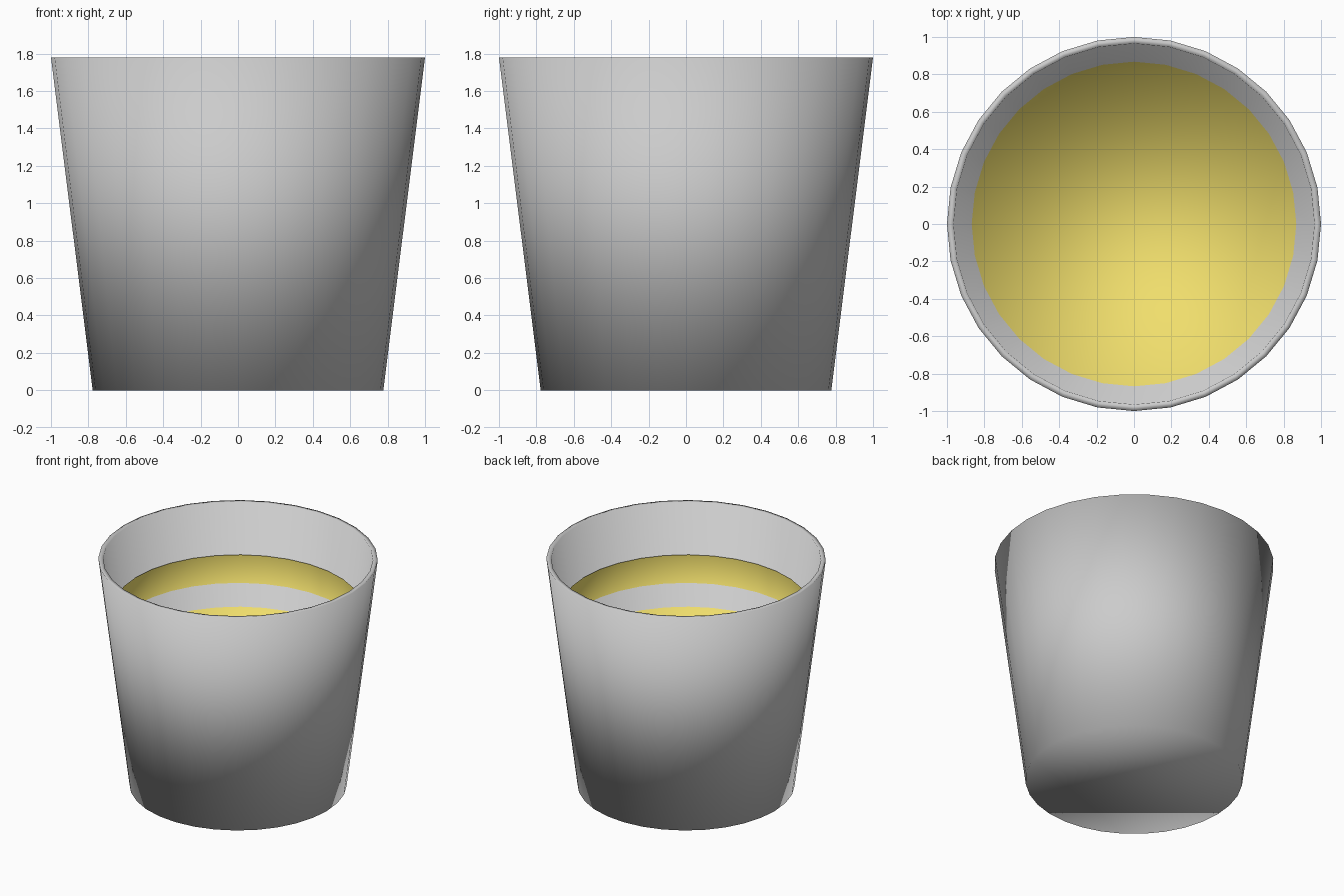
import bpy, bmesh
from math import cos, sin, tau

if "Cube" in bpy.data.objects:
    bpy.data.objects.remove(bpy.data.objects["Cube"])

SIDES = 32


def lathe(name, profile, cap_start=False, cap_end=False, color=None):
    """Spin (radius, z) points around z, optionally capping either end."""
    bm = bmesh.new()
    rings = [[bm.verts.new((r * cos(tau * i / SIDES), r * sin(tau * i / SIDES), z))
              for i in range(SIDES)] for r, z in profile]
    for a, b in zip(rings, rings[1:]):
        for i in range(SIDES):
            j = (i + 1) % SIDES
            bm.faces.new((a[i], a[j], b[j], b[i]))
    if cap_start:
        bm.faces.new(rings[0][::-1])
    if cap_end:
        bm.faces.new(rings[-1])
    for f in bm.faces:
        f.smooth = True
    mesh = bpy.data.meshes.new(name)
    bm.to_mesh(mesh)
    bm.free()
    obj = bpy.data.objects.new(name, mesh)
    bpy.context.collection.objects.link(obj)
    if color:
        mat = bpy.data.materials.new(name + "_material")
        mat.diffuse_color = color
        mat.use_nodes = True
        mat.node_tree.nodes["Principled BSDF"].inputs["Base Color"].default_value = mat.diffuse_color
        mesh.materials.append(mat)
    return obj


# Tapered cup: outer wall, thin rim, inner wall and both floors
lathe("cup", [(0.777, 0.0), (1.0, 1.78), (0.965, 1.78), (0.747, 0.03)],
      cap_start=True, cap_end=True)

# Drink: open-topped shallow cylinder, its lower part sunk into the wall
lathe("drink", [(0.89, 1.40), (0.89, 1.0)], cap_end=True,
      color=(0.87, 0.73, 0.15, 1))
